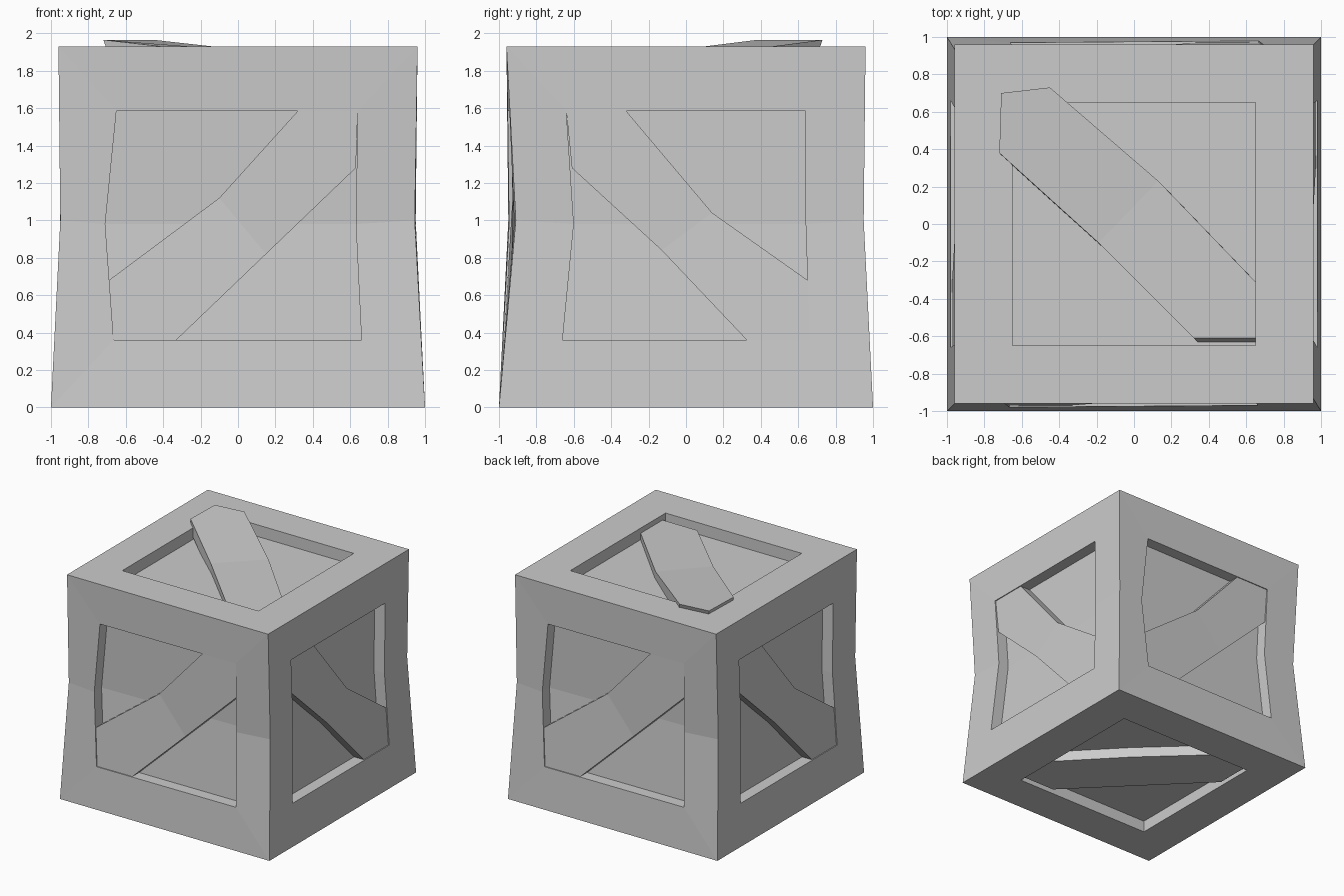
import bpy, bmesh
from mathutils import Vector

if "Cube" in bpy.data.objects:
    bpy.data.objects.remove(bpy.data.objects["Cube"])

DEPTH = 0.1            # how far the panels sit behind the frame
V = Vector

# Corner posts as bent polylines: bottom, middle, top
FL = [V((-1, -1, 0)), V((-0.95, -0.95, 1)), V((-0.96, -0.96, 1.93))]
FR = [V((1, -1, 0)), V((0.945, -0.91, 1)), V((0.96, -0.96, 1.93))]
BR = [V((-p.x, -p.y, p.z)) for p in FL]
BL = [V((-p.x, -p.y, p.z)) for p in FR]

# Openings and planks in side coordinates (along the side, height)
OPEN_A = [(-0.665, 0.36), (0.66, 0.36), (0.63, 0.98), (0.64, 1.585), (-0.65, 1.585), (-0.71, 0.98)]
OPEN_B = [(-0.66, 0.36), (0.66, 0.36), (0.64, 0.98), (0.64, 1.585), (-0.64, 1.585), (-0.60, 0.98)]
PLANK_A = [(-0.33, 0.36), (-0.665, 0.36), (-0.69, 0.68), (-0.10, 1.12),
           (0.32, 1.585), (0.64, 1.585), (0.63, 1.28), (0.15, 0.82)]
PLANK_B = [(0.325, 0.36), (0.66, 0.36), (0.65, 0.68), (0.14, 1.04),
           (-0.32, 1.585), (-0.64, 1.585), (-0.61, 1.28), (-0.13, 0.84)]
SIDES = [("front", FL, FR, V((0, -1, 0)), OPEN_A, PLANK_A),
         ("right", FR, BR, V((1, 0, 0)), OPEN_B, PLANK_B),
         ("back", BR, BL, V((0, 1, 0)), OPEN_A, PLANK_A),
         ("left", BL, FL, V((-1, 0, 0)), OPEN_B, PLANK_B)]


def post(c, z):
    return c[0].lerp(c[1], z) if z < 1 else c[1].lerp(c[2], (z - 1) / 0.93)


def on_side(left, right, normal, s, z):
    """Point on the bent side surface."""
    tangent = V((-normal.y, normal.x, 0))
    a, b = post(left, z), post(right, z)
    sa, sb = a.dot(tangent), b.dot(tangent)
    return a.lerp(b, (s - sa) / (sb - sa))


def finish(name, bm):
    bmesh.ops.remove_doubles(bm, verts=bm.verts[:], dist=0.0005)
    bmesh.ops.recalc_face_normals(bm, faces=bm.faces[:])
    mesh = bpy.data.meshes.new(name)
    bm.to_mesh(mesh)
    bm.free()
    bpy.context.collection.objects.link(bpy.data.objects.new(name, mesh))


def face(bm, pts):
    bm.faces.new([bm.verts.new(p) for p in pts])


def recessed(bm, outer, inner, normal):
    """Frame ring, recess walls and sunken panel."""
    deep = [p - normal * DEPTH for p in inner]
    n = len(outer)
    for i in range(n):
        j = (i + 1) % n
        face(bm, [outer[i], outer[j], inner[j], inner[i]])
        face(bm, [inner[i], inner[j], deep[j], deep[i]])
    if n == 6:
        face(bm, [deep[k] for k in (0, 1, 2, 5)])
        face(bm, [deep[k] for k in (5, 2, 3, 4)])
    else:
        face(bm, deep)


def plank(name, top, offset):
    """Eight-point board, bent across its middle."""
    bm = bmesh.new()
    low = [p + offset for p in top]
    for ring in (top, low):
        face(bm, [ring[k] for k in (0, 1, 2, 3, 7)])
        face(bm, [ring[k] for k in (7, 3, 4, 5, 6)])
    for i in range(8):
        j = (i + 1) % 8
        face(bm, [top[i], top[j], low[j], low[i]])
    finish(name, bm)


# Crate body with four side frames, and their planks
body = bmesh.new()
for name, left, right, nrm, opening, board in SIDES:
    outer = [left[0], right[0], right[1], right[2], left[2], left[1]]
    recessed(body, outer, [on_side(left, right, nrm, s, z) for s, z in opening], nrm)
    plank(name + "_plank", [on_side(left, right, nrm, s, z) - nrm * 0.008 for s, z in board],
          -nrm * (DEPTH + 0.01))

# Lid and base frames
for idx, z, nz, h in ((2, 1.93, 1, 0.65), (0, 0, -1, 0.66)):
    outer = [c[idx] for c in (FL, FR, BR, BL)]
    inner = [V((x, y, z)) for x, y in ((-h, -h), (h, -h), (h, h), (-h, h))]
    recessed(body, outer, inner, V((0, 0, nz)))
finish("crate_body", body)

# Loose lid plank, one end lifted over the frame
plank("top_plank", [V(p) for p in (
    (0.32, -0.61, 1.885), (0.65, -0.61, 1.885), (0.65, -0.31, 1.885), (0.13, 0.23, 1.90),
    (-0.45, 0.73, 1.965), (-0.71, 0.70, 1.965), (-0.72, 0.38, 1.965), (-0.19, -0.10, 1.905))],
    V((0.0, 0.0, -0.11)) + V((0.04, -0.04, 0)))

# Base plank
plank("bottom_plank", [V((x, y, 0.01)) for x, y in (
    (0.35, -0.62), (0.66, -0.62), (0.66, -0.28), (0.20, 0.20),
    (-0.29, 0.66), (-0.63, 0.66), (-0.63, 0.36), (-0.14, -0.13))],
    V((0, 0, DEPTH)))
